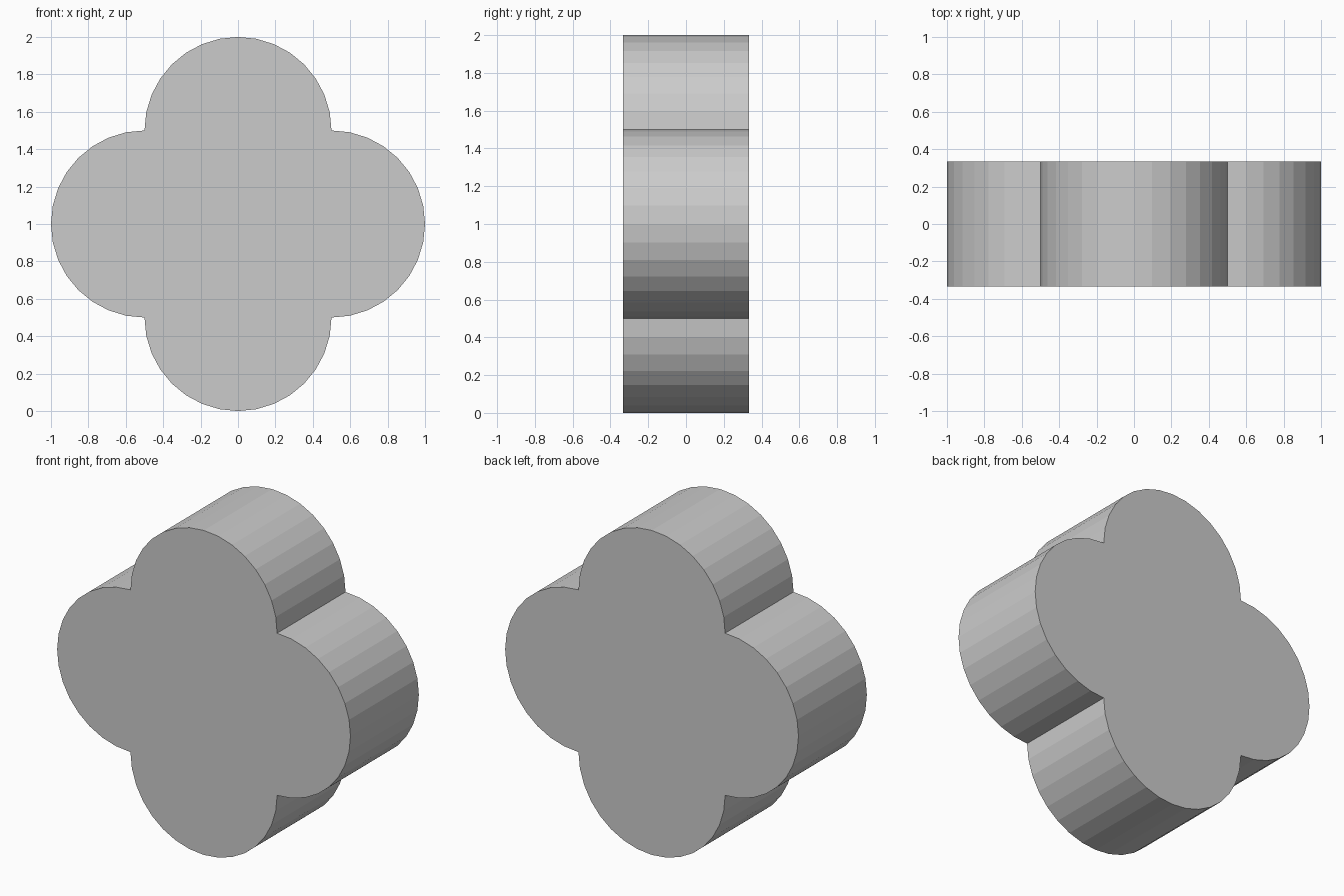
import bpy, bmesh
from math import pi, cos, sin

if "Cube" in bpy.data.objects:
    bpy.data.objects.remove(bpy.data.objects["Cube"])

RADIUS = 0.5        # lobe radius
STEPS = 16          # flat sides per half-round lobe
HALF_DEPTH = 0.333

# Outline: four half circles set on the sides of a unit square
outline = []
for lobe in range(4):
    mid = lobe * pi / 2
    for i in range(STEPS):
        a = mid - pi / 2 + pi * i / STEPS
        outline.append((RADIUS * (cos(mid) + cos(a)),
                        1 + RADIUS * (sin(mid) + sin(a))))

# Front face, extruded towards the back
bm = bmesh.new()
face = bm.faces.new([bm.verts.new((x, -HALF_DEPTH, z)) for x, z in outline])
extruded = bmesh.ops.extrude_face_region(bm, geom=[face], use_keep_orig=True)
moved = [g for g in extruded["geom"] if isinstance(g, bmesh.types.BMVert)]
bmesh.ops.translate(bm, verts=moved, vec=(0, 2 * HALF_DEPTH, 0))
bmesh.ops.recalc_face_normals(bm, faces=bm.faces)

mesh = bpy.data.meshes.new("quatrefoil_block")
bm.to_mesh(mesh)
bm.free()
block = bpy.data.objects.new("quatrefoil_block", mesh)
bpy.context.collection.objects.link(block)
